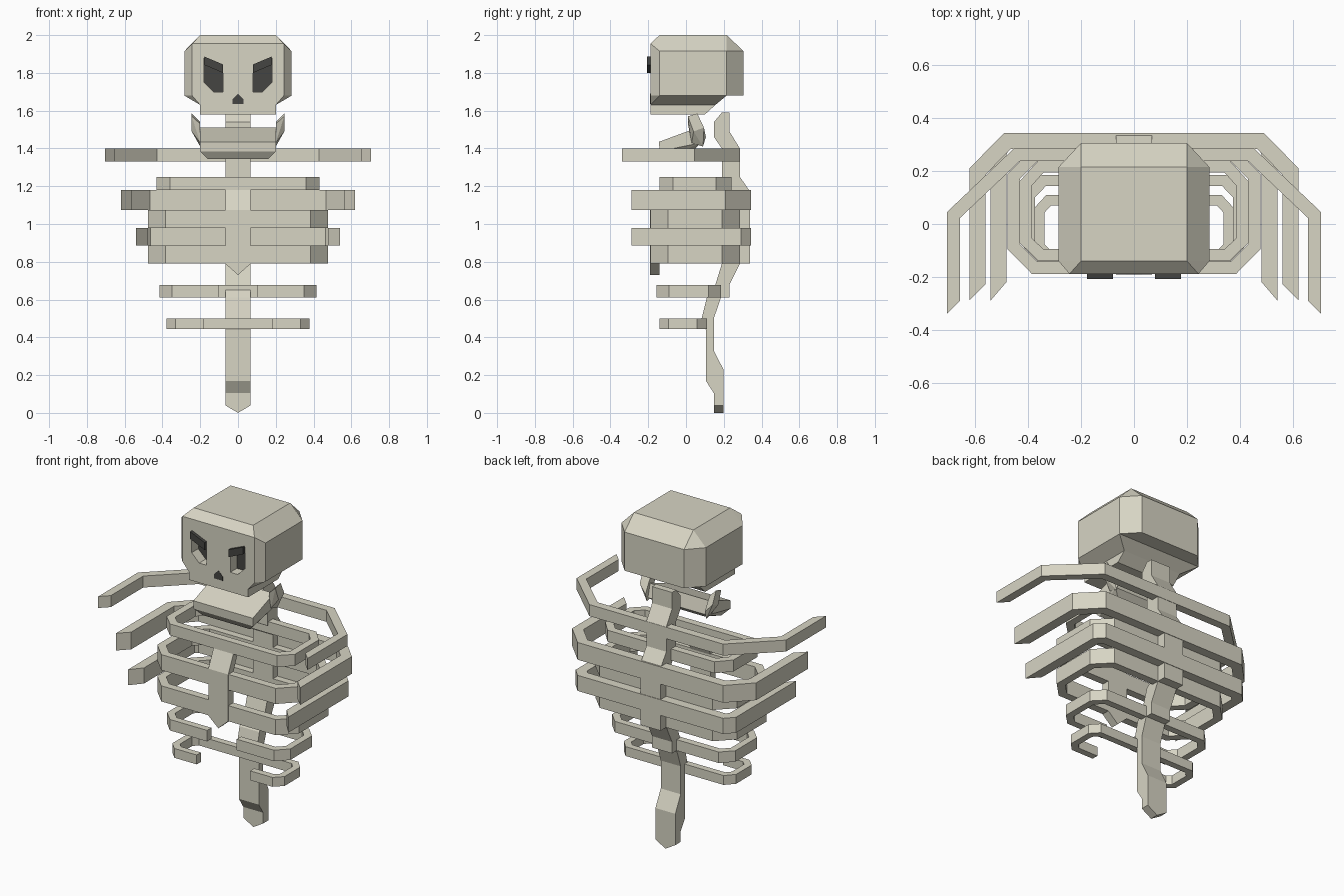
import bpy, bmesh
from mathutils import Vector

if "Cube" in bpy.data.objects:
    bpy.data.objects.remove(bpy.data.objects["Cube"])


def material(name, colour):
    m = bpy.data.materials.new(name)
    m.diffuse_color = (*colour, 1)
    m.use_nodes = True
    m.node_tree.nodes["Principled BSDF"].inputs["Base Color"].default_value = m.diffuse_color
    return m


BONE = material("bone", (0.68, 0.66, 0.55))
DARK = material("dark", (0.06, 0.06, 0.055))


def finish(name, bm, mat=BONE, mirror=False):
    bmesh.ops.recalc_face_normals(bm, faces=bm.faces)
    me = bpy.data.meshes.new(name)
    bm.to_mesh(me)
    bm.free()
    me.materials.append(mat)
    ob = bpy.data.objects.new(name, me)
    bpy.context.collection.objects.link(ob)
    if mirror:
        ob.modifiers.new("mirror", 'MIRROR')
    return ob


def hull(name, pts, both=True, mirror=False):
    """Convex solid; 'both' also adds each point's mirror image in x."""
    bm = bmesh.new()
    for x, y, z in pts:
        for s in ((1, -1) if both and x else (1,)):
            bm.verts.new((s * x, y, z))
    bmesh.ops.convex_hull(bm, input=bm.verts)
    bmesh.ops.dissolve_limit(bm, angle_limit=0.01, verts=bm.verts, edges=bm.edges)
    return finish(name, bm, mirror=mirror)


def prism(name, pts, axis, lo, hi, mat=BONE, mirror=False):
    """Extrude a profile: axis 'x' takes (y, z) points, axis 'y' takes (x, z)."""
    bm = bmesh.new()
    place = (lambda p, t: (t, *p)) if axis == 'x' else (lambda p, t: (p[0], t, p[1]))
    a, b = ([bm.verts.new(place(p, t)) for p in pts] for t in (lo, hi))
    bm.faces.new(a)
    bm.faces.new(b)
    for i in range(len(pts)):
        j = (i + 1) % len(pts)
        bm.faces.new((a[i], a[j], b[j], b[i]))
    return finish(name, bm, mat, mirror)


def rib(name, path, z0, z1, t, slant=0.0):
    """Band following the outer (x, y) half path from the back, mirrored in x."""
    pts = [Vector(p) for p in path]
    dirs = [(b - a).normalized() for a, b in zip(pts, pts[1:])]
    bm = bmesh.new()
    rows = []
    for i, p in enumerate(pts):
        d0, d1 = dirs[max(i - 1, 0)], dirs[min(i, len(dirs) - 1)]
        n0, n1 = (Vector((d.y, -d.x)) for d in (d0, d1))
        q = p + (n0 + n1) * t / (1 + n0.dot(n1))
        if i == len(pts) - 1:
            q -= d0 * slant
        rows.append([bm.verts.new((v.x, v.y, z))
                     for v, z in ((p, z0), (p, z1), (q, z1), (q, z0))])
    for r, s in zip(rows, rows[1:]):
        for k in range(4):
            m = (k + 1) % 4
            bm.faces.new((r[k], r[m], s[m], s[k]))
    if pts[-1].x > 0:
        bm.faces.new(rows[-1])
    return finish(name, bm, mirror=True)


# Skull: cranium, cheek taper and upper teeth block
cranium = hull("cranium", [
    (.2, -.14, 2), (.2, .215, 2), (.243, -.188, 1.955),
    (.284, -.14, 1.915), (.284, .215, 1.915), (.2, .305, 1.915),
    (.243, -.188, 1.68), (.284, -.14, 1.68), (.284, .215, 1.68), (.2, .305, 1.68)])
hull("cheek_taper", [(.243, -.188, 1.68), (.284, -.14, 1.68), (.284, .215, 1.68),
                     (.2, -.188, 1.63), (.2, .155, 1.63)])
hull("upper_teeth", [(.2, -.188, 1.63), (.2, .155, 1.63), (.2, -.188, 1.58), (.2, .1, 1.58)])

# Eye sockets, brows and nose
eye = [(.18, 1.88), (.08, 1.83), (.08, 1.70), (.13, 1.70), (.18, 1.75)]
for side, s in (("left", 1), ("right", -1)):
    outline = [(s * x, z) for x, z in eye]
    cutter = prism(side + "_socket_cutter", outline, 'y', -.3, -.12)
    cutter.hide_render = True
    cutter.hide_viewport = True
    cut = cranium.modifiers.new(side + "_socket", 'BOOLEAN')
    cut.operation = 'DIFFERENCE'
    cut.object = cutter
    prism(side + "_socket_back", outline, 'y', -.125, -.115, DARK)
    prism(side + "_brow", [(s * .177, 1.886), (s * .08, 1.845), (s * .08, 1.80),
                           (s * .177, 1.842)], 'y', -.207, -.186, DARK)
prism("nose", [(-.03, 1.635), (.03, 1.635), (.03, 1.66), (0, 1.69), (-.03, 1.66)],
      'y', -.19, -.18, DARK)

# Lower jaw
hull("lower_jaw", [(.2, -.143, 1.435), (.2, .06, 1.51), (.2, -.14, 1.385),
                   (.16, -.11, 1.345), (.16, .05, 1.40), (.2, .08, 1.43)])
hull("jaw_hinge", [(.245, .06, 1.585), (.245, .01, 1.57), (.2, .06, 1.54), (.2, .01, 1.53),
                   (.245, .095, 1.51), (.245, .04, 1.49), (.2, .105, 1.46),
                   (.2, .09, 1.41), (.2, .03, 1.43)], both=False, mirror=True)

# Spine and tail tip
W = .067
prism("spine", [
    (.19, 1.59), (.23, 1.59), (.23, 1.49), (.285, 1.40), (.285, 1.25), (.34, 1.17),
    (.34, .79), (.285, .79), (.23, .68), (.23, .61), (.185, .61), (.147, .5),
    (.147, .33), (.198, .23), (.198, .04), (.147, .04), (.147, .105), (.105, .17),
    (.105, .44), (.083, .5), (.11, .61), (.15, .66), (.19, .79), (.24, .82),
    (.24, 1.15), (.19, 1.23), (.19, 1.40), (.148, 1.46), (.148, 1.54)], 'x', -W, W)
hull("tail_tip", [(W, .147, .04), (W, .198, .04), (0, .147, 0), (0, .198, 0)])

# Sternum
prism("sternum", [(-.14, 1.25), (-.14, 1.18), (-.19, 1.075), (-.19, .79), (-.14, .79),
                  (-.14, 1.07), (-.095, 1.18), (-.095, 1.25)], 'x', -W, W)
hull("sternum_tip", [(W, -.19, .79), (W, -.14, .79), (0, -.19, .73), (0, -.14, .73)])

# Spread ribs, open at the front
rib("spread_rib_top", [(0, .287), (.45, .287), (.705, .045), (.705, -.338)],
    1.33, 1.40, .05, .05)
rib("spread_rib_middle", [(0, .343), (.49, .343), (.62, .21), (.62, -.288)],
    1.075, 1.18, .06, .06)
rib("spread_rib_lower", [(0, .343), (.49, .343), (.54, .29), (.54, -.288)],
    .885, .98, .06, .07)

# Closed ribs meeting the sternum
rib("cage_rib_top", [(0, .24), (.36, .24), (.432, .16), (.432, -.07), (.36, -.14), (0, -.14)],
    1.18, 1.25, .045)
for i, z in enumerate((.98, .79)):
    rib(f"cage_rib_{i + 1}", [(0, .287), (.38, .287), (.477, .19), (.477, -.095),
                              (.385, -.188), (0, -.188)], z, z + .095, .047)

# Floating ribs with a gap at the front
rib("floating_rib_upper", [(0, .185), (.35, .185), (.415, .118), (.415, -.09),
                           (.35, -.155), (.1, -.155)], .61, .677, .042)
rib("floating_rib_lower", [(0, .11), (.33, .11), (.378, .058), (.378, -.092),
                           (.33, -.14), (.18, -.14)], .443, .5, .04)
